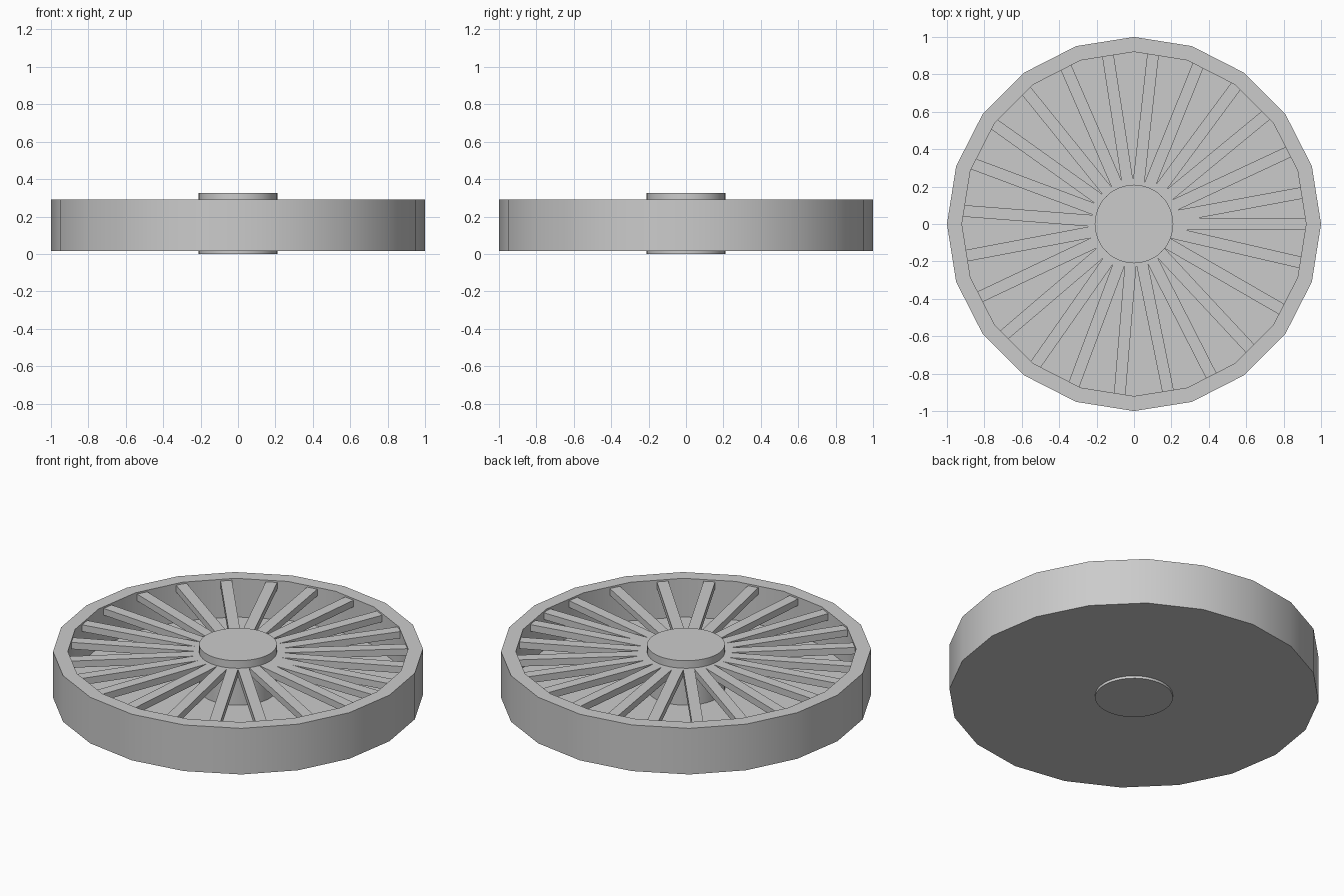
import bpy, math

if "Cube" in bpy.data.objects:
    bpy.data.objects.remove(bpy.data.objects["Cube"])

RIM_SIDES = 20


def smooth(obj):
    bpy.ops.object.select_all(action='DESELECT')
    obj.select_set(True)
    bpy.context.view_layer.objects.active = obj
    bpy.ops.object.shade_smooth_by_angle(angle=math.radians(30))


def make(name, verts, faces):
    mesh = bpy.data.meshes.new(name)
    mesh.from_pydata(verts, [], faces)
    obj = bpy.data.objects.new(name, mesh)
    bpy.context.collection.objects.link(obj)
    return obj


def lathe(name, profile, sides):
    """Spin an open (radius, z) profile round z and cap both ends."""
    verts = [(r * math.cos(2 * math.pi * i / sides), r * math.sin(2 * math.pi * i / sides), z)
             for r, z in profile for i in range(sides)]
    faces = []
    for k in range(len(profile) - 1):
        for i in range(sides):
            j = (i + 1) % sides
            a, b = k * sides, (k + 1) * sides
            faces.append((a + i, a + j, b + j, b + i))
    faces.append(tuple(reversed(range(sides))))
    top = (len(profile) - 1) * sides
    faces.append(tuple(range(top, top + sides)))
    obj = make(name, verts, faces)
    smooth(obj)
    return obj


# Pan: flat underside, raised faceted rim and recessed floor
lathe("rim_and_floor", [(1.0, 0.015), (1.0, 0.29), (0.92, 0.29), (0.92, 0.06)], RIM_SIDES)

# Round hub through the centre
lathe("hub", [(0.21, 0.0), (0.21, 0.325)], 48)

# Slim bars from hub to rim, spaced slightly unevenly
SPOKE_ANGLES = [0, 10.5, 25, 39.5, 53.5, 68, 83.6, 98.8, 113.5, 129, 144.5, 159.5,
                175.6, 190.7, 205.3, 220.5, 235, 249.5, 265.2, 281.5, 297, 313, 330, 347]
for n, angle in enumerate(SPOKE_ANGLES):
    bpy.ops.mesh.primitive_cube_add(size=1)
    spoke = bpy.context.object
    spoke.name = f"spoke_{n + 1}"
    a = math.radians(angle)
    mid = (0.18 + 0.925) / 2
    spoke.location = (mid * math.cos(a), mid * math.sin(a), 0.26)
    spoke.rotation_euler = (0, 0, a)
    spoke.scale = (0.925 - 0.18, 0.062, 0.04)
